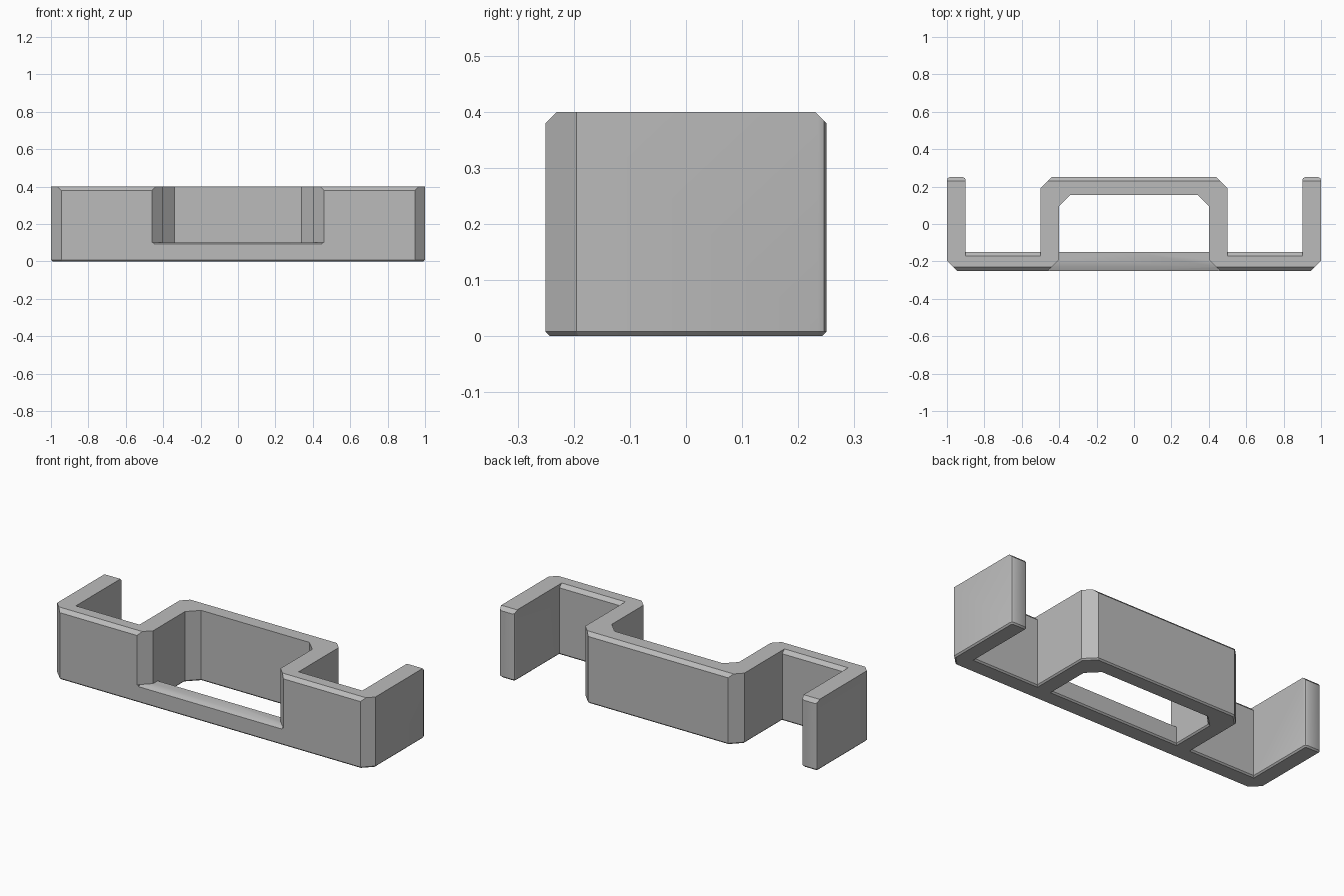
import bpy, bmesh
from mathutils import Vector

if "Cube" in bpy.data.objects:
    bpy.data.objects.remove(bpy.data.objects["Cube"], do_unlink=True)

W, D, H = 1.0, 0.25, 0.40      # half width, half depth, height

grey = bpy.data.materials.new("plain grey")
grey.use_nodes = True
colour = (0.5, 0.5, 0.5, 1)
grey.diffuse_color = colour
grey.node_tree.nodes["Principled BSDF"].inputs["Base Color"].default_value = colour


def prism(name, points, push):
    """Extrude a flat outline along the push vector."""
    bm = bmesh.new()
    face = bm.faces.new([bm.verts.new(p) for p in points])
    top = bmesh.ops.extrude_face_region(bm, geom=[face])["geom"]
    verts = [v for v in top if isinstance(v, bmesh.types.BMVert)]
    bmesh.ops.translate(bm, verts=verts, vec=Vector(push))
    bmesh.ops.recalc_face_normals(bm, faces=bm.faces)
    mesh = bpy.data.meshes.new(name)
    bm.to_mesh(mesh)
    bm.free()
    obj = bpy.data.objects.new(name, mesh)
    bpy.context.collection.objects.link(obj)
    return obj


# Half of the folded wall in plan: front, leg, pocket, raised back, opening
r, m = 0.015, 0.0044
half_plan = [
    (0, -D), (W - 0.055, -D), (W, -D + 0.055),
    (W, D - r), (W - m, D - m), (W - r, D),
    (0.9 + r, D), (0.9 + m, D - m), (0.9, D - r),
    (0.9, -0.15), (0.5, -0.15), (0.5, 0.19), (0.44, D), (0, D),
    (0, 0.155), (0.34, 0.155), (0.4, 0.095), (0.4, -0.15), (0, -0.15),
]
body = prism("bracket_body", [(x, y, 0) for x, y in half_plan], (0, 0, H))

# Open the middle seam and chamfer the bottom edges
bm = bmesh.new()
bm.from_mesh(body.data)
seam = [f for f in bm.faces if all(abs(v.co.x) < 1e-5 for v in f.verts)]
bmesh.ops.delete(bm, geom=seam, context="FACES")
rim = [e for e in bm.edges if all(v.co.z < 1e-5 for v in e.verts)
       and not all(abs(v.co.x) < 1e-5 for v in e.verts)]
bmesh.ops.bevel(bm, geom=rim, offset=0.008, segments=1, affect="EDGES")
bm.to_mesh(body.data)
bm.free()
mirror = body.modifiers.new("mirror", "MIRROR")
mirror.use_clip = True

# Flared notch in the front wall, leaving a low bar
notch = [(-0.52, -0.31), (0.52, -0.31), (0.4, -0.19), (0.4, -0.12),
         (-0.4, -0.12), (-0.4, -0.19)]
cutters = [prism("notch_cutter", [(x, y, 0.1) for x, y in notch], (0, 0, 0.5))]


def edge_cutter(name, section, x0, x1):
    cutters.append(prism(name, [(x0, y, z) for y, z in section], (x1 - x0, 0, 0)))


# Chamfers on the top edges of the front, back and pockets
c, k = 0.02, 0.04
for name, y, side in (("front", -D, -1), ("back", D, 1)):
    section = [(y - side * (c + k), H + k), (y + side * k, H - c - k),
               (y + side * k, H + k)]
    edge_cutter(name + "_chamfer_cutter", section, -1.2, 1.2)
pocket = [(-0.15 - c - k, H + k), (-0.15 + k, H - c - k), (-0.15 + k, H + k)]
edge_cutter("left_pocket_cutter", pocket, 0.5, 0.9)
edge_cutter("right_pocket_cutter", pocket, -0.9, -0.5)
# Slight slope on the front of the low bar
slope = [(-D + c, 0.1), (-D - c, 0.084), (-D - c, 0.1)]
edge_cutter("bar_slope_cutter", slope, -0.45, 0.45)

for cutter in cutters:
    cutter.hide_render = True
    cut = body.modifiers.new(cutter.name, "BOOLEAN")
    cut.operation = "DIFFERENCE"
    cut.solver = "EXACT"
    cut.object = cutter

# Bake the cuts and drop the helpers
bpy.context.view_layer.update()
graph = bpy.context.evaluated_depsgraph_get()
final = bpy.data.meshes.new_from_object(body.evaluated_get(graph))
body.modifiers.clear()
body.data = final
for cutter in cutters:
    bpy.data.objects.remove(cutter, do_unlink=True)

body.data.materials.clear()
body.data.materials.append(grey)
bpy.ops.object.select_all(action="DESELECT")
body.select_set(True)
bpy.context.view_layer.objects.active = body
bpy.ops.object.shade_smooth_by_angle(angle=0.5)
